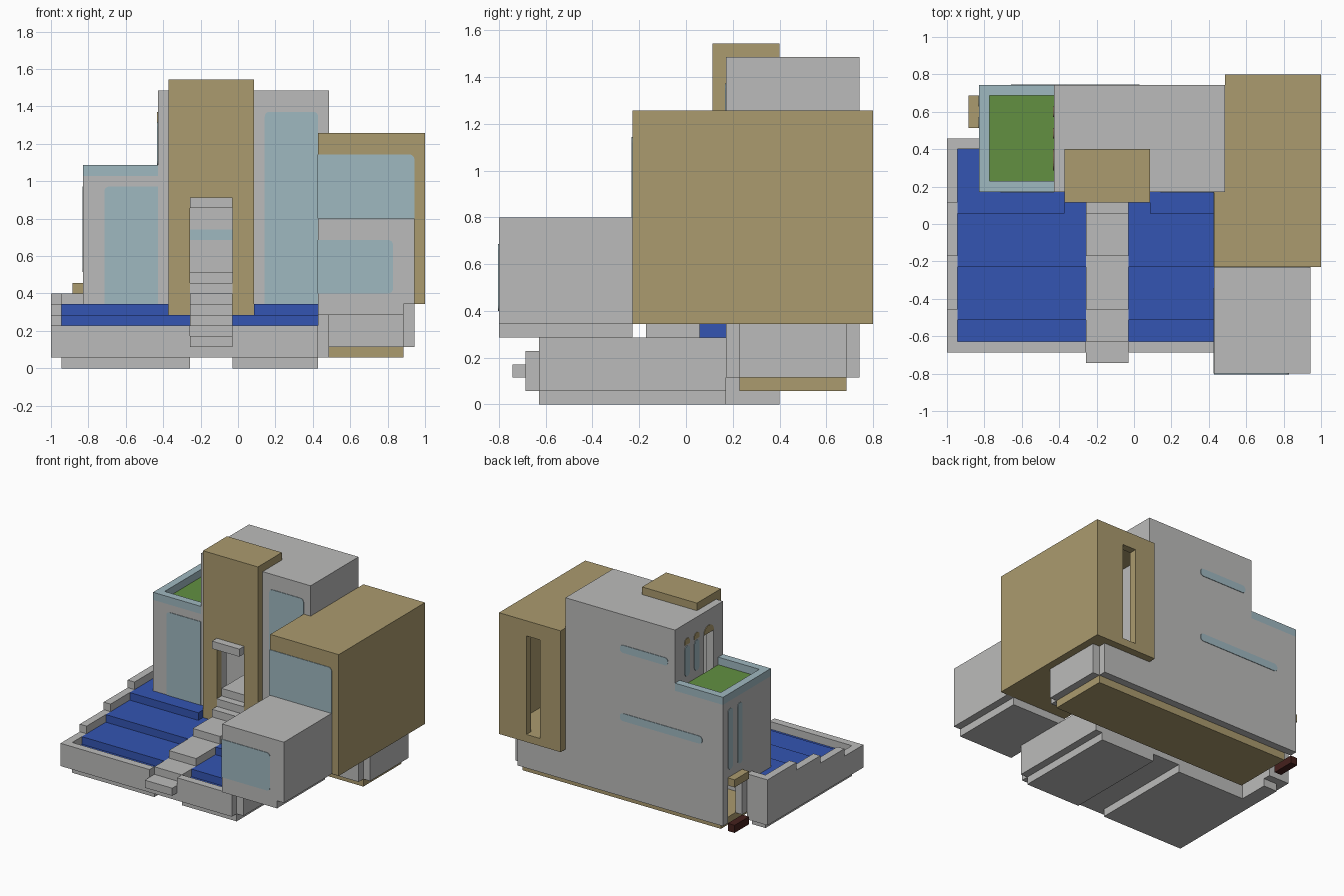
import bpy, bmesh, math
from mathutils import Vector

if "Cube" in bpy.data.objects:
    bpy.data.objects.remove(bpy.data.objects["Cube"], do_unlink=True)

UNIT = 2 / 35                      # building module
ORIGIN = Vector((-1.0, -0.8, 0.0))


def material(name, red, green, blue):
    mat = bpy.data.materials.new(name)
    mat.use_nodes = True
    mat.diffuse_color = (red, green, blue, 1)
    mat.node_tree.nodes["Principled BSDF"].inputs["Base Color"].default_value = (red, green, blue, 1)
    return mat


concrete = material("light grey concrete", .5, .5, .495)
timber = material("tan timber", .407, .328, .156)
water = material("blue water", .033, .089, .447)
glass = material("pale blue glass", .347, .479, .527)
grass = material("green grass", .122, .279, .053)
brown = material("dark brown", .06, .015, .012)


def finish(bm, name, mat):
    mesh = bpy.data.meshes.new(name)
    bmesh.ops.recalc_face_normals(bm, faces=bm.faces)
    bm.to_mesh(mesh)
    bm.free()
    mesh.materials.append(mat)
    bpy.context.collection.objects.link(bpy.data.objects.new(name, mesh))


def blocks(name, mat, *spans):
    """Boxes given as x, y and z spans in modules, joined in one object."""
    bm = bmesh.new()
    for x0, x1, y0, y1, z0, z1 in spans:
        low, high = Vector((x0, y0, z0)), Vector((x1, y1, z1))
        cube = bmesh.ops.create_cube(bm, size=1)["verts"]
        for v in cube:
            place = (low + high) / 2 + Vector(a * b for a, b in zip(v.co, high - low))
            v.co = ORIGIN + place * UNIT
    finish(bm, name, mat)


def plate(name, mat, axis, at, a0, a1, z0, z1, round_corners="", radius=.45):
    """Thin panel on a wall; corners: a/b bottom low/high, c/d top high/low."""
    outline = []
    corners = (("a", a0, z0, 1, 1), ("b", a1, z0, -1, 1), ("c", a1, z1, -1, -1), ("d", a0, z1, 1, -1))
    for turn, (key, a, z, da, dz) in enumerate(corners):
        if key not in round_corners:
            outline.append((a, z))
            continue
        for step in range(7):
            angle = math.pi + (turn + step / 6) * math.pi / 2
            outline.append((a + radius * (da + math.cos(angle)), z + radius * (dz + math.sin(angle))))
    half = .07
    bm = bmesh.new()
    rings = []
    for depth in (at - half, at + half):
        ring = []
        for a, z in outline:
            point = (depth, a, z) if axis == "x" else (a, depth, z)
            ring.append(bm.verts.new(ORIGIN + Vector(point) * UNIT))
        bm.faces.new(ring)
        rings.append(ring)
    count = len(outline)
    for i in range(count):
        j = (i + 1) % count
        bm.faces.new((rings[0][i], rings[0][j], rings[1][j], rings[1][i]))
    finish(bm, name, mat)


def window(name, axis, outer, inner, *shape):
    plate(name + "_outside", glass, axis, outer, *shape)
    plate(name + "_inside", glass, axis, inner, *shape)


# Terrace base and retaining walls
blocks("terrace_base", concrete, (1, 13, 3, 17, 0, 1), (1, 3, 17, 21, 0, 1), (17, 25, 3, 17, 0, 1))
blocks("terrace_floor", concrete, (1, 25, 2, 17, 1, 2), (1, 3, 17, 21, 1, 2))
blocks("terrace_front_wall", concrete, (1, 13, 2, 3, 2, 4), (17, 25, 2, 3, 2, 4))
blocks("terrace_right_wall", concrete, (0, 1, 2, 6, 1, 4), (0, 1, 6, 11, 1, 5),
       (0, 1, 11, 16, 1, 6), (0, 1, 16, 22, 1, 7), (1, 3, 21, 22, 1, 7))
blocks("terrace_left_wall", concrete, (25, 26, 3, 17, 1, 5))

# Water tiers on both sides of the path
for tier, (start, end) in enumerate(((3, 5), (5, 10), (10, 15))):
    blocks(f"water_tier_{tier}", water, (1, 13, start, end, 2, 3 + tier), (17, 25, start, end, 2, 3 + tier))
blocks("water_top_tier", water, (1, 11, 15, 17, 2, 6), (1, 3, 17, 21, 2, 6), (19, 25, 15, 17, 2, 6),
       (11, 13, 15, 16, 2, 5), (17, 19, 15, 16, 2, 5))

# Path steps rising through the front doorway
edges = (1, 3, 6, 11, 15, 16, 17, 22)
blocks("path_steps", concrete,
       *[(13, 17, edges[i], edges[i + 1], 2, 3 + i) for i in range(len(edges) - 1)])

# House shell
blocks("house_floor", timber, (4, 33, 18, 26, 1, 2))
blocks("house_front_wall", concrete, (3, 10, 17, 18, 2, 18), (10, 13, 17, 18, 2, 26),
       (13, 17, 17, 18, 15, 26), (17, 26, 17, 18, 2, 26))
blocks("house_back_wall", concrete, (3, 10, 26, 27, 2, 18), (10, 26, 26, 27, 2, 26), (26, 33, 26, 27, 2, 6))
blocks("house_left_wall", concrete, (25, 26, 18, 26, 6, 26))
blocks("wing_side_wall", concrete, (3, 4, 18, 23, 2, 18), (3, 4, 23, 26, 7, 18))
blocks("upper_side_wall", concrete, (10, 11, 18, 19, 17, 26), (10, 11, 19, 21, 23, 26), (10, 11, 21, 26, 17, 26))
blocks("main_roof", concrete, (11, 25, 18, 26, 25, 26))
blocks("basement_side_walls", concrete, (33, 34, 18, 26, 2, 6), (26, 33, 17, 18, 2, 6))

# Roof garden
blocks("roof_lawn", grass, (4, 10, 18, 26, 17, 18))
blocks("garden_parapet", glass, (3, 10, 17, 18, 18, 19), (3, 10, 26, 27, 18, 19), (3, 4, 18, 26, 18, 19))

# Entrance tower, its cap and door canopy
blocks("entrance_tower", timber, (11, 13, 16, 17, 5, 26), (17, 19, 16, 17, 5, 26), (13, 17, 16, 17, 15, 26))
blocks("tower_cap", timber, (11, 19, 16, 21, 26, 27))
blocks("front_door_canopy", concrete, (13, 17, 15, 16, 15, 16))

# Side door
blocks("side_door_canopy", timber, (2, 3, 23, 26, 7, 8))
blocks("side_door_step", brown, (2, 3, 23, 26, 1, 2))

# Tan wing, hollow, with a tall slot in the back
blocks("tan_wing_floor", timber, (25, 35, 10, 17, 6, 7), (26, 35, 17, 28, 6, 7))
blocks("tan_wing_roof", timber, (25, 35, 10, 17, 21, 22), (26, 35, 17, 28, 21, 22))
blocks("tan_wing_walls", timber, (25, 35, 10, 11, 7, 21), (34, 35, 11, 28, 7, 21), (25, 26, 11, 17, 7, 21))
blocks("tan_wing_back_wall", timber, (26, 29, 27, 28, 7, 21), (31, 34, 27, 28, 7, 21), (29, 31, 27, 28, 20, 21))
blocks("inner_stair", timber, *[(27, 30, 25 - i, 26 - i, 7, 8 + i) for i in range(3)])
blocks("inner_landing", brown, (27, 32, 20, 23, 10, 11))

# Front room
blocks("front_room", concrete, (25, 34, 0, 10, 6, 14))
blocks("front_room_base", concrete, (25, 33, 0, 10, 5, 6))

# Windows
window("wing_window", "y", 17, 18, 5, 10, 6, 17, "d")
window("main_window", "y", 17, 18, 20, 25, 6, 24, "cd")
window("tan_wing_window", "y", 10, 11, 25, 34, 14, 20, "c")
plate("tan_wing_side_window", glass, "x", 25, 10, 17, 14, 20)
plate("front_room_window", glass, "y", 0, 25, 32, 7, 12, "bc")
plate("front_room_side_window", glass, "x", 25, 0, 8, 7, 12, "bc")
window("back_upper_strip", "y", 27, 26, 11, 18, 21, 22, "abcd")
window("back_lower_strip", "y", 27, 26, 6, 18, 12, 13, "abcd")
for y in (23, 25):
    window(f"wing_slit_{y}", "x", 3, 4, y, y + 1, 9, 17, "abcd")
for y in (22, 24):
    window(f"upper_slit_{y}", "x", 10, 11, y, y + 1, 19, 23, "abcd")
    plate(f"slit_cap_{y}", timber, "x", 10, y, y + 1, 23.2, 24, "cd", .4)
plate("garden_door_arch", timber, "x", 10, 19, 21, 23, 24, "cd", .9)
